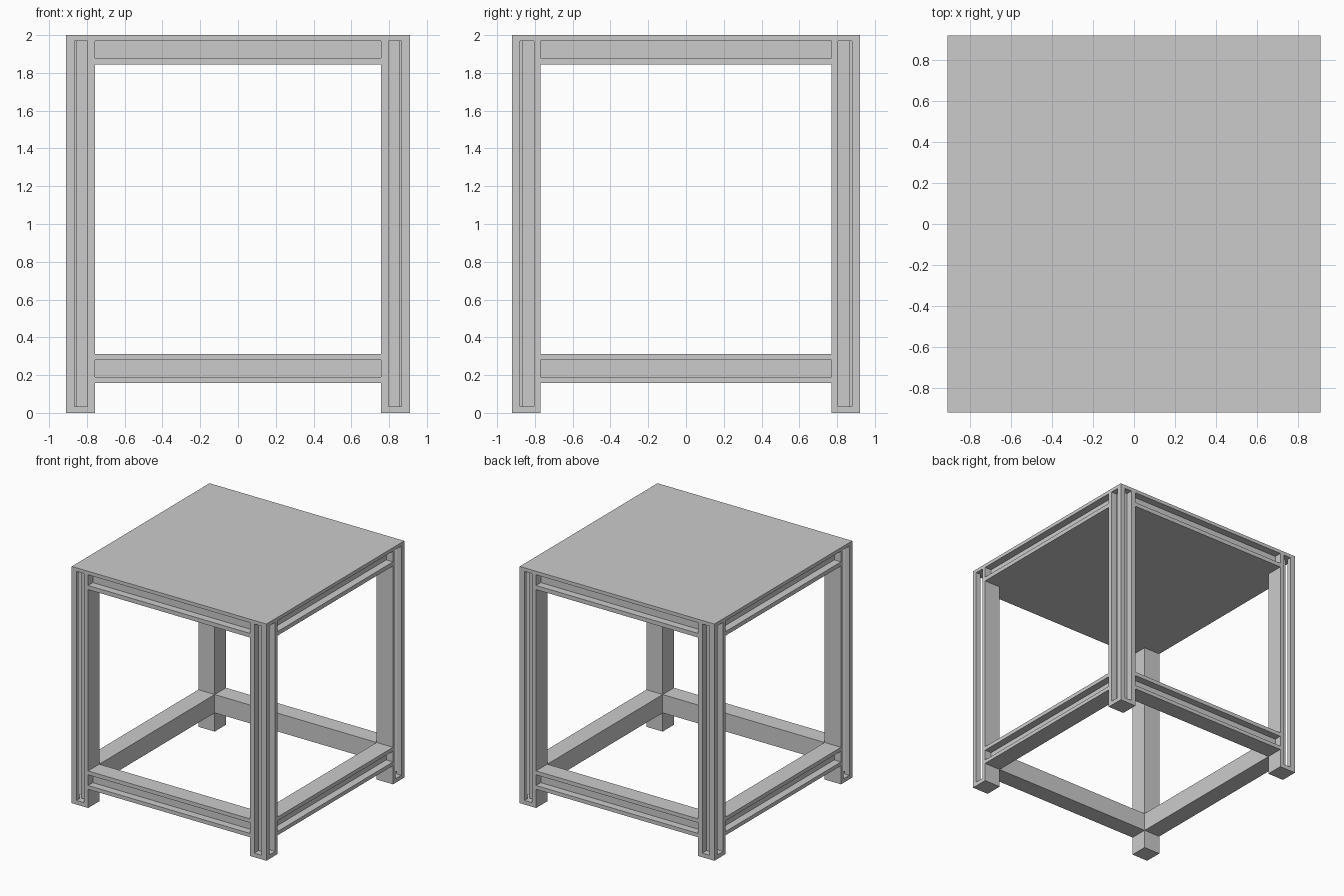
import bpy, bmesh
from mathutils import Vector

if "Cube" in bpy.data.objects:
    bpy.data.objects.remove(bpy.data.objects["Cube"])

X, Y, H = 0.91, 0.92, 2.0       # half width, half depth, height
XI, YI = 0.757, 0.77            # inner faces of the legs
RAIL_Z, SLAB_Z, T = 0.158, 1.845, 0.155
DEPTH = 0.063                   # rail groove depth


def make_object(name, bm):
    bmesh.ops.recalc_face_normals(bm, faces=bm.faces)
    mesh = bpy.data.meshes.new(name)
    bm.to_mesh(mesh)
    bm.free()
    ob = bpy.data.objects.new(name, mesh)
    bpy.context.collection.objects.link(ob)
    return ob


def box(name, lo, hi):
    lo, hi = Vector(lo), Vector(hi)
    bm = bmesh.new()
    bmesh.ops.create_cube(bm, size=1)
    for v in bm.verts:
        v.co = (lo + hi) / 2 + v.co * (hi - lo)
    return make_object(name, bm)


def prism(name, points, offset):
    bm = bmesh.new()
    face = bm.faces.new([bm.verts.new(p) for p in points])
    ext = bmesh.ops.extrude_face_region(bm, geom=[face])["geom"]
    # keep the starting cap so the solid is closed
    bmesh.ops.translate(bm, vec=offset, verts=[e for e in ext if isinstance(e, bmesh.types.BMVert)])
    if face.is_valid is False or len(bm.faces) < len(points) + 2:
        bmesh.ops.holes_fill(bm, edges=bm.edges)
    return make_object(name, bm)


def cut(ob, boxes):
    for lo, hi in boxes:
        cutter = box("groove_cutter", lo, hi)
        cutter.hide_render = True
        mod = ob.modifiers.new("groove", 'BOOLEAN')
        mod.operation, mod.solver, mod.object = 'DIFFERENCE', 'EXACT', cutter
        bpy.context.view_layer.objects.active = ob
        bpy.ops.object.modifier_apply(modifier=mod.name)
        bpy.data.objects.remove(cutter)


def mirror(ob, x, y):
    mod = ob.modifiers.new("mirror", 'MIRROR')
    mod.use_axis = (x, y, False)
    mod.use_mirror_merge = False


# Four legs, a long groove in each outer face
legs = box("legs", (XI, YI, 0), (X, Y, H))
cut(legs, [((0.797, 0.865, 0.035), (0.865, 1.0, 1.97)),
           ((0.857, 0.805, 0.035), (1.0, 0.88, 1.97))])
mirror(legs, True, True)


# Lower rails: C-shaped section, open to the outside
def channel(inner, outer):
    z0, z1 = RAIL_Z, RAIL_Z + T
    floor = outer - DEPTH
    return [(inner, z0), (outer, z0), (outer, z0 + 0.032), (floor, z0 + 0.032),
            (floor, z1 - 0.033), (outer, z1 - 0.033), (outer, z1), (inner, z1)]


rails = prism("front_back_rails", [(-XI, y, z) for y, z in channel(YI, Y)], (2 * XI, 0, 0))
mirror(rails, False, True)
rails = prism("side_rails", [(x, -YI, z) for x, z in channel(XI, X)], (0, 2 * YI, 0))
mirror(rails, True, False)

# Thick top, notched around the legs and grooved along all four edges
outline = [(-XI, -Y), (XI, -Y), (XI, -YI), (X, -YI), (X, YI), (XI, YI),
           (XI, Y), (-XI, Y), (-XI, YI), (-X, YI), (-X, -YI), (-XI, -YI)]
top = prism("top_slab", [(x, y, SLAB_Z) for x, y in outline], (0, 0, H - SLAB_Z))
g0, g1 = 1.88, 1.97
cut(top, [((-0.8, Y - DEPTH, g0), (0.8, 1, g1)), ((-0.8, -1, g0), (0.8, DEPTH - Y, g1)),
          ((X - DEPTH, -0.8, g0), (1, 0.8, g1)), ((-1, -0.8, g0), (DEPTH - X, 0.8, g1))])
